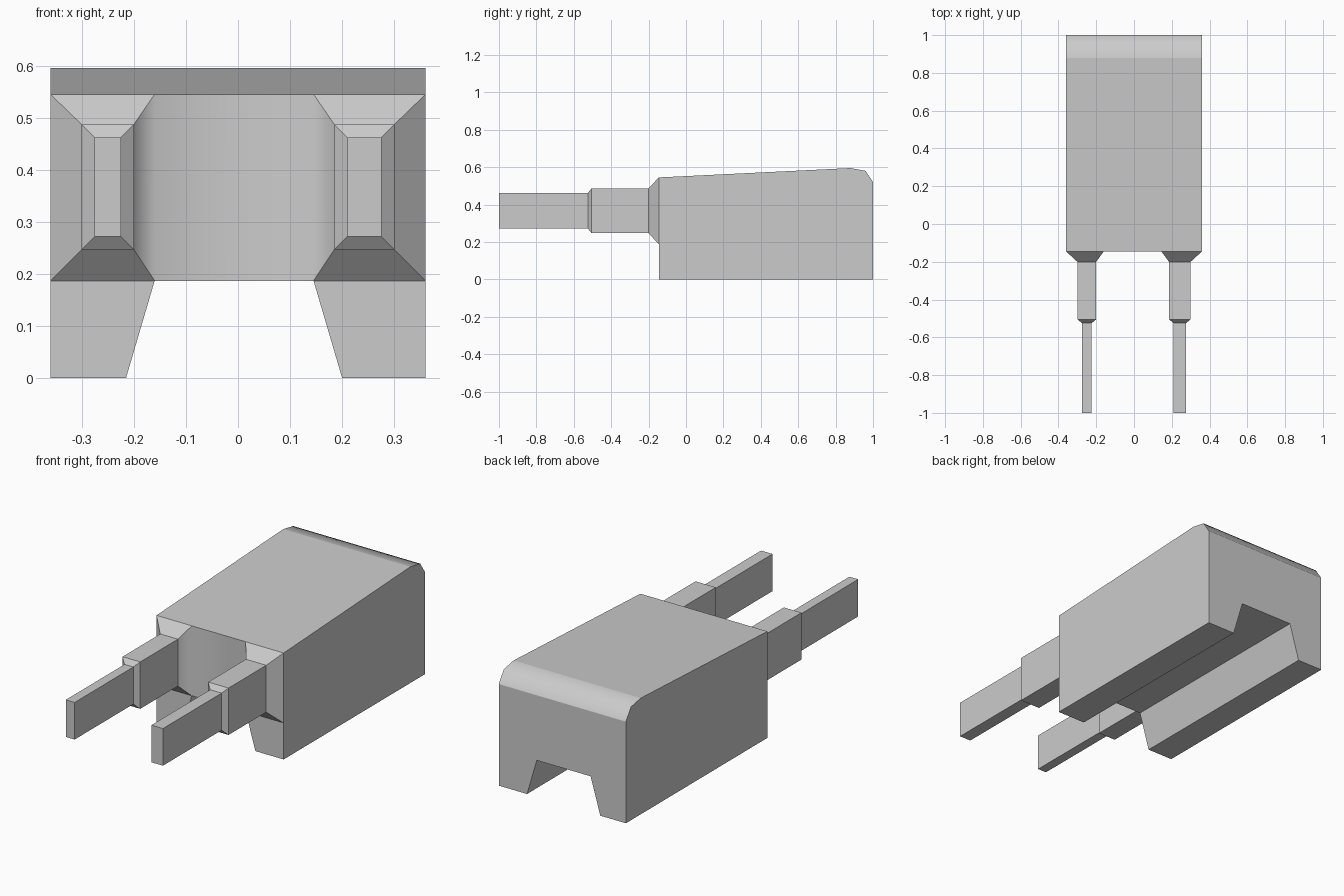
import bpy, bmesh

if "Cube" in bpy.data.objects:
    bpy.data.objects.remove(bpy.data.objects["Cube"])

bm = bmesh.new()

XO, XL, XR = 0.36, -0.16, 0.145      # outer width, inner edges of prong bases
ZL, ZT = 0.187, 0.545                # channel roof, front top height
FRONT = -0.145


def ring(points):
    return [bm.verts.new(p) for p in points]


def loft(rings):
    """Bridge rings and cap the far end; the near end stays open."""
    strips = []
    for a, b in zip(rings, rings[1:]):
        n = len(a)
        strips.append([bm.faces.new((a[i], a[(i + 1) % n], b[(i + 1) % n], b[i]))
                       for i in range(n)])
    bm.faces.new(rings[-1])
    return strips


# Housing: channelled section lofted front to back with a rounded rear top
def section(y, top):
    lower = [(-XO, 0), (-0.215, 0), (XL, ZL), (XR, ZL), (0.20, 0), (XO, 0)]
    upper = [(XO, ZL), (XO, top), (XR, top), (XL, top), (-XO, top), (-XO, ZL)]
    return [(x, y, z) for x, z in lower + upper]


stations = [(FRONT, ZT), (0.88, 0.595), (0.96, 0.58), (1.0, 0.52)]
rings = [ring(section(y, t)) for y, t in stations]
strips = loft(rings)
for s in strips[1:]:
    for i in (7, 8, 9):              # rounded rear top edge
        s[i].smooth = True

# Front of the legs and of the bridge between the prongs
v = rings[0]
for ids in ((0, 1, 2, 11), (3, 4, 5, 6)):
    bm.faces.new([v[i] for i in ids])
bm.faces.new([v[i] for i in (2, 3, 8, 9)]).smooth = True


# Prongs: two stepped blades growing out of the front with chamfered shoulders
def prong(spans, inner_side):
    z_spans = [(ZL, ZT), (0.247, 0.487), (0.247, 0.487), (0.272, 0.462), (0.272, 0.462)]
    ys = [FRONT, -0.20, -0.505, -0.525, -1.0]
    prong_rings = [ring([(a, y, lo), (b, y, lo), (b, y, hi), (a, y, hi)])
                   for (a, b), (lo, hi), y in zip(spans, z_spans, ys)]
    shoulder = loft(prong_rings)[0]
    shoulder[inner_side].smooth = True


base, mid, tip = (-XO, XL), (-0.30, -0.20), (-0.275, -0.225)
prong([base, mid, mid, tip, tip], 1)
base, mid, tip = (XR, XO), (0.185, 0.30), (0.21, 0.275)
prong([base, mid, mid, tip, tip], 3)

# Weld everything into one closed shell
bmesh.ops.remove_doubles(bm, verts=bm.verts, dist=0.0005)
bmesh.ops.recalc_face_normals(bm, faces=bm.faces)

mesh = bpy.data.meshes.new("pronged_housing")
bm.to_mesh(mesh)
bm.free()
bpy.context.collection.objects.link(bpy.data.objects.new("pronged_housing", mesh))
